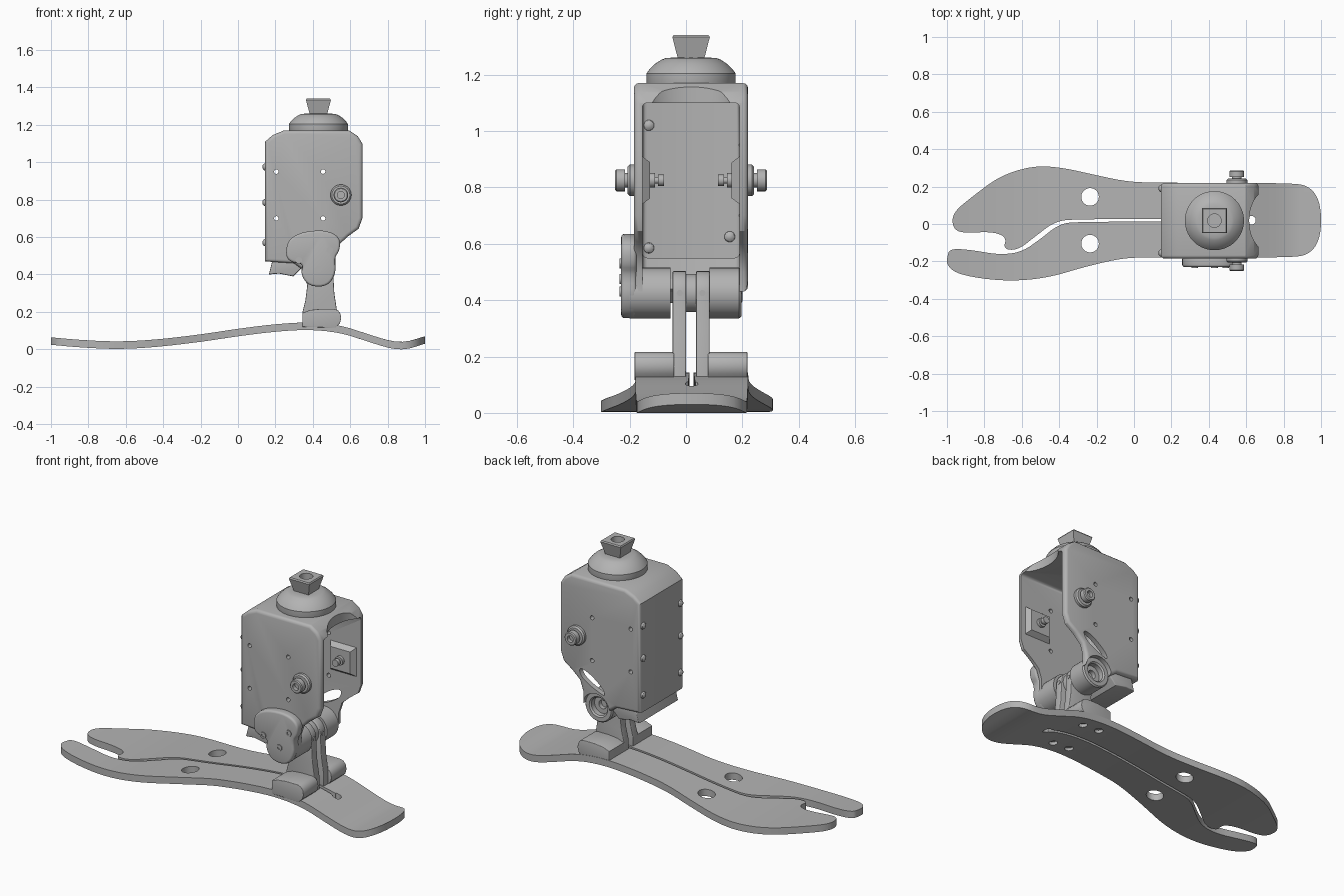
import bpy, bmesh, math
from mathutils import Vector, Matrix

if "Cube" in bpy.data.objects:
    bpy.data.objects.remove(bpy.data.objects["Cube"])

grey = bpy.data.materials.new("satin grey")
grey.use_nodes = True
grey.diffuse_color = (0.45, 0.45, 0.45, 1)
grey.node_tree.nodes["Principled BSDF"].inputs["Base Color"].default_value = grey.diffuse_color

X, Y, Z = Vector((1, 0, 0)), Vector((0, 1, 0)), Vector((0, 0, 1))
MID = 0.018                    # y of the centre plane
PIVOT = Vector((0.43, 0, 0.425))


def shade(ob, angle=32):
    bpy.ops.object.select_all(action="DESELECT")
    ob.select_set(True)
    bpy.context.view_layer.objects.active = ob
    bpy.ops.object.shade_smooth_by_angle(angle=math.radians(angle))


def add(name, bm):
    bmesh.ops.recalc_face_normals(bm, faces=bm.faces)
    me = bpy.data.meshes.new(name)
    bm.to_mesh(me)
    bm.free()
    me.materials.append(grey)
    ob = bpy.data.objects.new(name, me)
    bpy.context.collection.objects.link(ob)
    shade(ob)
    return ob


def prism(name, pts, y0, y1, bevel=0.0):
    """Extrude an x-z outline from y0 to y1 and round its rims."""
    bm = bmesh.new()
    face = bm.faces.new([bm.verts.new((x, y0, z)) for x, z in pts])
    new = bmesh.ops.extrude_face_region(bm, geom=[face])["geom"]
    bmesh.ops.translate(bm, vec=Y * (y1 - y0), verts=[g for g in new if isinstance(g, bmesh.types.BMVert)])
    if bevel:
        rims = [e for e in bm.edges if abs(e.verts[0].co.y - e.verts[1].co.y) < 1e-5]
        bmesh.ops.bevel(bm, geom=rims, offset=bevel, segments=3, profile=0.5, affect="EDGES")
    return add(name, bm)


def lathe(name, profile, origin, axis=Z, n=40):
    """Spin (radius, height) points around an axis; n=4 gives square parts."""
    bm = bmesh.new()
    vs = [bm.verts.new((r, 0, h)) for r, h in profile]
    es = [bm.edges.new(p) for p in zip(vs, vs[1:])]
    if n == 4:
        bmesh.ops.rotate(bm, verts=vs, matrix=Matrix.Rotation(math.pi / 4, 3, "Z"))
    bmesh.ops.spin(bm, geom=vs + es, cent=(0, 0, 0), axis=Z, angle=math.tau, steps=n)
    bmesh.ops.remove_doubles(bm, verts=bm.verts, dist=1e-5)
    turn = Z.rotation_difference(axis).to_matrix().to_4x4()
    bm.transform(Matrix.Translation(origin) @ turn)
    return add(name, bm)


def rod(name, r, x, z, y0, y1, n=40):
    return lathe(name, [(0, 0), (r, 0), (r, y1 - y0), (0, y1 - y0)], (x, y0, z), Y, n)


def cut(ob, cutter):
    cutter.hide_render = True
    mod = ob.modifiers.new("cut", "BOOLEAN")
    mod.operation, mod.solver, mod.object = "DIFFERENCE", "EXACT", cutter
    bpy.context.view_layer.objects.active = ob
    bpy.ops.object.modifier_apply(modifier=mod.name)
    bpy.data.objects.remove(cutter)
    shade(ob)


def soften(pts, closed=True, rounds=3):
    """Corner-cutting subdivision of an outline."""
    for _ in range(rounds):
        pts = [Vector(p) for p in pts]
        pairs = list(zip(pts, pts[1:] + pts[:1] if closed else pts[1:]))
        out = [q for a, b in pairs for q in (a.lerp(b, 0.25), a.lerp(b, 0.75))]
        pts = out if closed else [pts[0]] + out + [pts[-1]]
    return pts


def circle(x, y, r, n=28):
    return [(x + r * math.cos(math.tau * i / n), y + r * math.sin(math.tau * i / n)) for i in range(n)]


# Sole blade: flat outline with a split toe, slit and holes, bent along a camber
outline = soften([
    (0.1, 0.22), (-0.05, 0.228), (-0.22, 0.265), (-0.4, 0.305), (-0.55, 0.31), (-0.72, 0.255),
    (-0.86, 0.15), (-0.97, 0.06), (-0.97, -0.02), (-0.92, -0.05), (-0.76, -0.04), (-0.68, -0.07),
    (-0.7, -0.135), (-0.62, -0.14), (-0.52, -0.06), (-0.42, 0.015), (-0.3, 0.027), (0.61, 0.027),
    (0.61, 0.042), (0.65, 0.042), (0.65, -0.002), (0.61, -0.002), (0.61, 0.013), (-0.3, 0.013),
    (-0.4, 0.0), (-0.5, -0.08), (-0.6, -0.15), (-0.72, -0.165), (-0.86, -0.14), (-0.985, -0.13),
    (-1.0, -0.18), (-1.0, -0.22), (-0.95, -0.265), (-0.8, -0.295), (-0.63, -0.305), (-0.45, -0.285),
    (-0.25, -0.225), (-0.05, -0.18), (0.1, -0.18), (0.82, -0.18), (0.94, -0.165), (1.0, -0.07),
    (1.0, 0.11), (0.94, 0.205), (0.82, 0.22)])
camber = soften([(-1, 0.04), (-0.85, 0.026), (-0.65, 0.016), (-0.45, 0.026), (-0.2, 0.055), (0, 0.086),
                 (0.2, 0.111), (0.38, 0.122), (0.55, 0.105), (0.7, 0.055), (0.82, 0.018), (0.9, 0.014),
                 (1.0, 0.046)], closed=False)


def camber_z(x):
    for a, b in zip(camber, camber[1:]):
        if x <= b.x:
            return a.y + (b.y - a.y) * (x - a.x) / max(b.x - a.x, 1e-6)
    return camber[-1].y


holes = [circle(-0.235, y, 0.047) for y in (0.145, -0.105)]
holes += [circle(x, y, 0.024) for x in (0.37, 0.48) for y in (0.145, -0.105)]
cu = bpy.data.curves.new("sole outline", "CURVE")
cu.dimensions, cu.fill_mode, cu.extrude = "2D", "BOTH", 0.02
for loop in [outline] + holes:
    sp = cu.splines.new("POLY")
    sp.points.add(len(loop) - 1)
    for p, q in zip(sp.points, loop):
        p.co = (q[0], q[1], 0, 1)
    sp.use_cyclic_u = True
tmp = bpy.data.objects.new("sole outline", cu)
bpy.context.collection.objects.link(tmp)
flat = bpy.data.meshes.new_from_object(tmp.evaluated_get(bpy.context.evaluated_depsgraph_get()))
bpy.data.objects.remove(tmp)
bm = bmesh.new()
bm.from_mesh(flat)
bmesh.ops.remove_doubles(bm, verts=bm.verts, dist=1e-5)
for i in range(-24, 25):
    bmesh.ops.bisect_plane(bm, geom=bm.verts[:] + bm.edges[:] + bm.faces[:], plane_co=X * i * 0.04, plane_no=X)
for v in bm.verts:
    v.co.z += camber_z(v.co.x)
low = min(v.co.z for v in bm.verts)
bmesh.ops.translate(bm, vec=-Z * low, verts=bm.verts)
add("sole_blade", bm)

# Ankle posts and their foot clamps, mirrored about the centre plane
arc = [(PIVOT.x + 0.078 * math.cos(a), PIVOT.z + 0.078 * math.sin(a))
       for a in [math.pi * i / 16 for i in range(17)]]
post = arc + [(0.37, 0.34), (0.36, 0.26), (0.345, 0.2), (0.345, 0.12), (0.53, 0.115), (0.53, 0.2), (0.515, 0.3)]
clamp = [(0.345, 0.12), (0.345, 0.195), (0.385, 0.21), (0.44, 0.216), (0.515, 0.216), (0.535, 0.208),
         (0.548, 0.19), (0.552, 0.165), (0.545, 0.14), (0.52, 0.115)]
for side, word in ((-1, "front"), (1, "rear")):
    def span(a, b):
        return sorted((MID + side * a, MID + side * b))
    prism(word + "_ankle_post", post, *span(0.018, 0.065), bevel=0.004)
    prism(word + "_foot_clamp", clamp, *span(0.06, 0.2), bevel=0.003)
    lathe(word + "_post_screw", [(0, 0), (0.011, 0), (0.011, 0.006), (0, 0.006)],
          (0.506, MID + side * 0.04, 0.425), X, 16)

# Pivot hub and drums
rod("pivot_hub", 0.068, PIVOT.x, PIVOT.z, -0.02, 0.055)
rod("front_drum", 0.09, PIVOT.x, PIVOT.z, -0.2, -0.055)
lathe("rear_drum", [(0, 0), (0.09, 0), (0.09, 0.105), (0.083, 0.113), (0.06, 0.113), (0.052, 0.105),
                    (0.052, 0.075), (0.025, 0.075), (0.025, 0.05), (0, 0.05)], (PIVOT.x, 0.083, PIVOT.z), Y)

# Drum cover with its screws
cover = soften([(0.255, 0.52), (0.27, 0.59), (0.35, 0.63), (0.47, 0.638), (0.545, 0.6), (0.545, 0.53),
                (0.515, 0.49), (0.525, 0.41), (0.48, 0.336), (0.38, 0.336), (0.335, 0.4), (0.35, 0.455),
                (0.3, 0.462), (0.265, 0.48)], rounds=2)
prism("drum_cover", cover, -0.23, -0.175, bevel=0.012)
for x, z in ((0.49, 0.53), (0.325, 0.475), (0.43, 0.43)):
    lathe("cover_screw", [(0, 0), (0.018, 0), (0.018, 0.006), (0.009, 0.006), (0.009, 0.002), (0, 0.002)],
          (x, -0.229, z), -Y, 20)

# Housing: rounded block hollowed from the heel side
housing = prism("housing", [
    (0.145, 1.11), (0.185, 1.145), (0.245, 1.17), (0.595, 1.17), (0.64, 1.14), (0.665, 1.1), (0.665, 0.7),
    (0.645, 0.645), (0.59, 0.605), (0.54, 0.56), (0.52, 0.5), (0.52, 0.43), (0.34, 0.43), (0.3, 0.46),
    (0.145, 0.47)], -0.185, 0.22, bevel=0.018)
cut(housing, prism("cavity", [(0.18, 0.55), (0.32, 0.55), (0.36, 0.3), (0.8, 0.3), (0.8, 1.1), (0.18, 1.1)],
                   -0.155, 0.19, bevel=0.018))
cut(housing, rod("drum_seat", 0.086, PIVOT.x, PIVOT.z, -0.5, 0.5))
notch = lathe("roof_notch", [(0, 0), (0.16, 0), (0.16, 0.5), (0, 0.5)], (0, 0, 0.98))
notch.data.transform(Matrix.Translation((0.715, MID, 0)) @ Matrix.Diagonal((0.62, 1, 1, 1)))
cut(housing, notch)
slot = soften([(0.54, 0.64), (0.47, 0.62), (0.38, 0.55), (0.37, 0.51), (0.41, 0.525), (0.47, 0.55), (0.53, 0.59)])
cut(housing, prism("slot", slot, 0.1, 0.4))
for x in (0.205, 0.455):
    for z in (0.95, 0.7):
        cut(housing, rod("pin_hole", 0.012, x, z, -0.4, 0.4, 16))
prism("toe_bumper", [(0.165, 0.4), (0.185, 0.48), (0.33, 0.48), (0.345, 0.44), (0.295, 0.39), (0.22, 0.405)],
      -0.165, 0.2, bevel=0.006)

# Side bolts, washers and inner pads
for wall, word, s, reach in ((-0.185, "front", -1, 0.0), (0.22, "rear", 1, 0.0)):
    at = Vector((0.55, wall, 0.825))
    lathe(word + "_washer", [(0, -0.01), (0.056, -0.01), (0.056, 0.014), (0.048, 0.022), (0, 0.022)], at, Y * s)
    lathe(word + "_bolt", [(0, 0.02), (0.026, 0.02), (0.026, 0.032), (0.039, 0.032), (0.039, 0.062),
                           (0.034, 0.067), (0.019, 0.067), (0.019, 0.045), (0, 0.045)], at, Y * s)
    lathe(word + "_inner_pad", [(0, 0), (0.122, 0), (0.09, 0.03), (0, 0.03)], at - Y * s * 0.028, -Y * s, 4)
    lathe(word + "_bolt_tip", [(0, 0), (0.026, 0), (0.026, 0.02), (0.012, 0.02), (0.012, 0.03), (0.02, 0.03),
                               (0.02, 0.052), (0, 0.052)], at - Y * s * 0.055, -Y * s, 24)

# Toe face screws and inner plate screws
dome_head = [(0, 0), (0.02, 0), (0.017, 0.008), (0.009, 0.014), (0, 0.015)]
for y in (-0.155, 0.19):
    for z in (0.975, 0.785, 0.57):
        lathe("toe_face_screw", dome_head, (0.146, y, z), -X, 20)
for y, z in ((-0.132, 1.02), (-0.132, 0.585), (0.155, 0.625)):
    lathe("inner_screw", dome_head, (0.178, y, z), X, 16)

# Dome and flared square adapter on top
lathe("dome", [(0, -0.03), (0.15, -0.03), (0.158, 0), (0.158, 0.034), (0.148, 0.048), (0.128, 0.068),
               (0.105, 0.083), (0.092, 0.088), (0.07, 0.09), (0, 0.09)], (0.43, MID, 1.17), Z, 64)
adapter = lathe("square_adapter", [(0, 0), (0.063, 0), (0.094, 0.085), (0.088, 0.092), (0, 0.092)],
                (0.43, MID, 1.248), Z, 4)
cut(adapter, lathe("bore", [(0, 0), (0.036, 0), (0.036, 0.2), (0, 0.2)], (0.43, MID, 1.29)))
